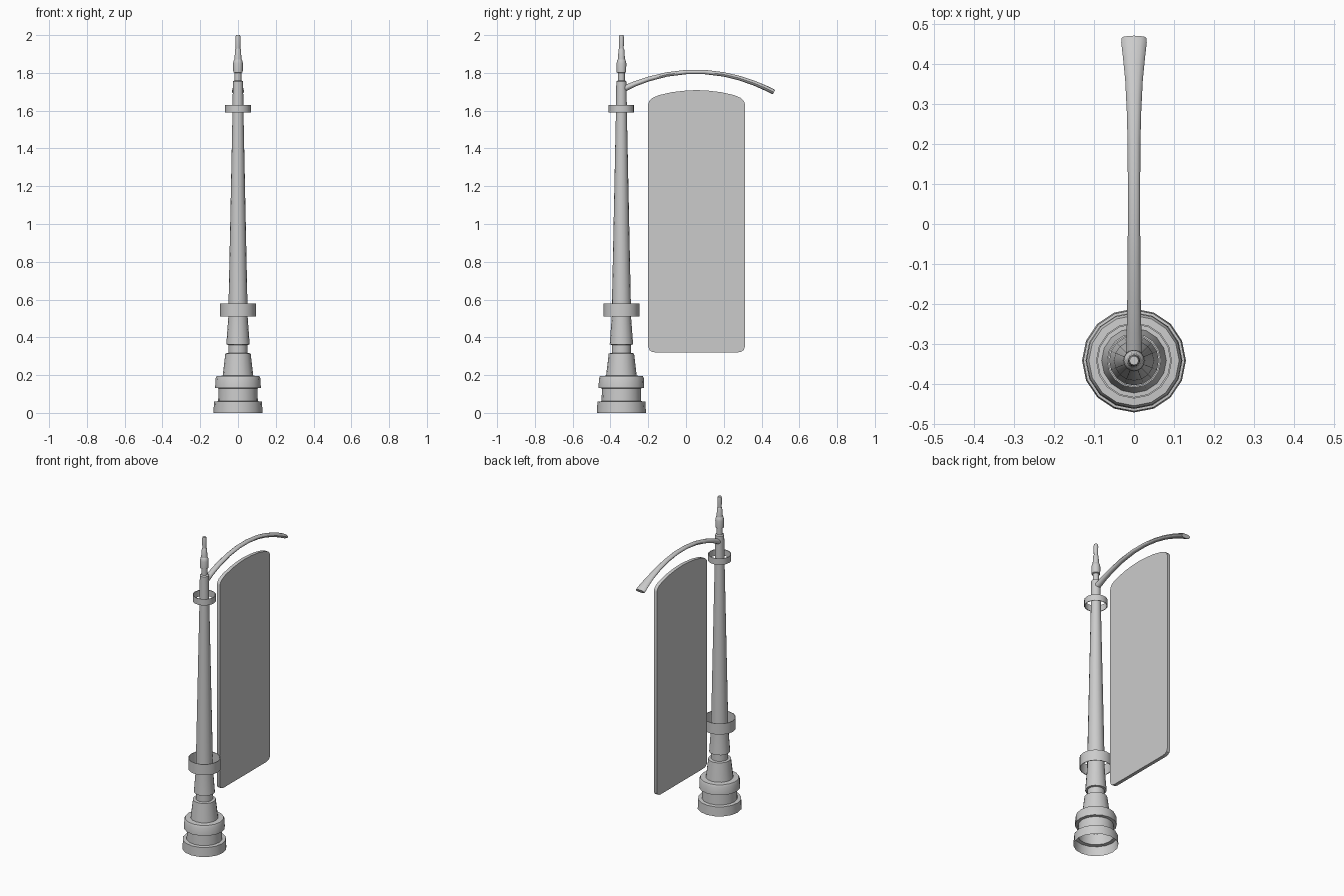
import bpy, bmesh, math

if "Cube" in bpy.data.objects:
    bpy.data.objects.remove(bpy.data.objects["Cube"])

POLE_Y = -0.342
SIDES = 16


def make_object(name, bm, angle=30):
    bmesh.ops.recalc_face_normals(bm, faces=bm.faces)
    mesh = bpy.data.meshes.new(name)
    bm.to_mesh(mesh)
    bm.free()
    obj = bpy.data.objects.new(name, mesh)
    bpy.context.collection.objects.link(obj)
    bpy.ops.object.select_all(action='DESELECT')
    obj.select_set(True)
    bpy.context.view_layer.objects.active = obj
    bpy.ops.object.shade_smooth_by_angle(angle=math.radians(angle))
    return obj


def bridge(bm, a, b):
    n = len(a)
    for i in range(n):
        bm.faces.new((a[i], a[(i + 1) % n], b[(i + 1) % n], b[i]))


def lathe(name, profile, cap_top=False, closed=False):
    """Spin (radius, z) points about the pole axis."""
    bm = bmesh.new()
    rings = []
    for r, z in profile:
        rings.append([bm.verts.new((r * math.cos(2 * math.pi * i / SIDES),
                                    POLE_Y + r * math.sin(2 * math.pi * i / SIDES), z))
                      for i in range(SIDES)])
    for a, b in zip(rings, rings[1:]):
        bridge(bm, a, b)
    if closed:
        bridge(bm, rings[-1], rings[0])
    if cap_top:
        bm.faces.new(rings[-1])
    return make_object(name, bm)


# Stepped base, hollow underneath
lathe("base", [(0.13, 0), (0.127, 0.06), (0.105, 0.062), (0.103, 0.13),
               (0.121, 0.132), (0.119, 0.182), (0.113, 0.195), (0.081, 0.197),
               (0.067, 0.315), (0.05, 0.317), (0.05, 0.36)])

# Tapered pole shaft
lathe("pole", [(0.05, 0.36), (0.062, 0.362), (0.051, 0.51), (0.05, 0.58),
               (0.029, 1.59), (0.027, 1.755), (0.018, 1.76)])

# Finial on top
lathe("finial", [(0.018, 1.76), (0.018, 1.80), (0.025, 1.803), (0.026, 1.85),
                 (0.022, 1.868), (0.019, 1.872), (0.015, 1.925), (0.012, 1.93),
                 (0.014, 1.985), (0.011, 2.0)], cap_top=True)

# Open collar bands around the pole
for name, r, z0, z1 in (("lower_band", 0.095, 0.51, 0.58), ("upper_band", 0.068, 1.59, 1.63)):
    w = 0.004
    lathe(name, [(r, z0), (r, z1), (r - w, z1), (r - w, z0)], closed=True)

# Curved lamp arm, flaring to a flat head: (y, half width, half height)
stations = [(-0.338, 0.021, 0.017), (-0.27, 0.0185, 0.014), (-0.2, 0.017, 0.0125),
            (-0.1, 0.016, 0.0115), (0.0, 0.0155, 0.0115), (0.1, 0.0155, 0.0115),
            (0.2, 0.016, 0.0115), (0.28, 0.018, 0.012), (0.36, 0.022, 0.0125),
            (0.42, 0.028, 0.0135), (0.455, 0.032, 0.014), (0.466, 0.031, 0.012)]
bm = bmesh.new()
rings = []
for y, hw, hh in stations:
    z = 1.806 - 0.625 * (y - 0.05) ** 2
    t = math.atan(-1.25 * (y - 0.05))
    ring = []
    for i in range(12):
        a = 2 * math.pi * i / 12
        u = hh * math.sin(a)
        ring.append(bm.verts.new((hw * math.cos(a), y - u * math.sin(t), z + u * math.cos(t))))
    rings.append(ring)
for a, b in zip(rings, rings[1:]):
    bridge(bm, a, b)
bm.faces.new(rings[0])
bm.faces.new(rings[-1])
make_object("lamp_arm", bm, 40)

# Hanging banner: half outline mirrored, then extruded
half = [(0.215, 0.32), (0.235, 0.323), (0.249, 0.332), (0.256, 0.35), (0.256, 1.635),
        (0.25, 1.652), (0.235, 1.667), (0.2, 1.682), (0.13, 1.698), (0.06, 1.706)]
outline = half + [(0, 1.709)] + [(-y, z) for y, z in reversed(half)]
T = 0.011
bm = bmesh.new()
face = bm.faces.new([bm.verts.new((-T, 0.056 + y, z)) for y, z in outline])
ext = bmesh.ops.extrude_face_region(bm, geom=[face])
bmesh.ops.translate(bm, vec=(2 * T, 0, 0),
                    verts=[v for v in ext["geom"] if isinstance(v, bmesh.types.BMVert)])
make_object("banner", bm)
